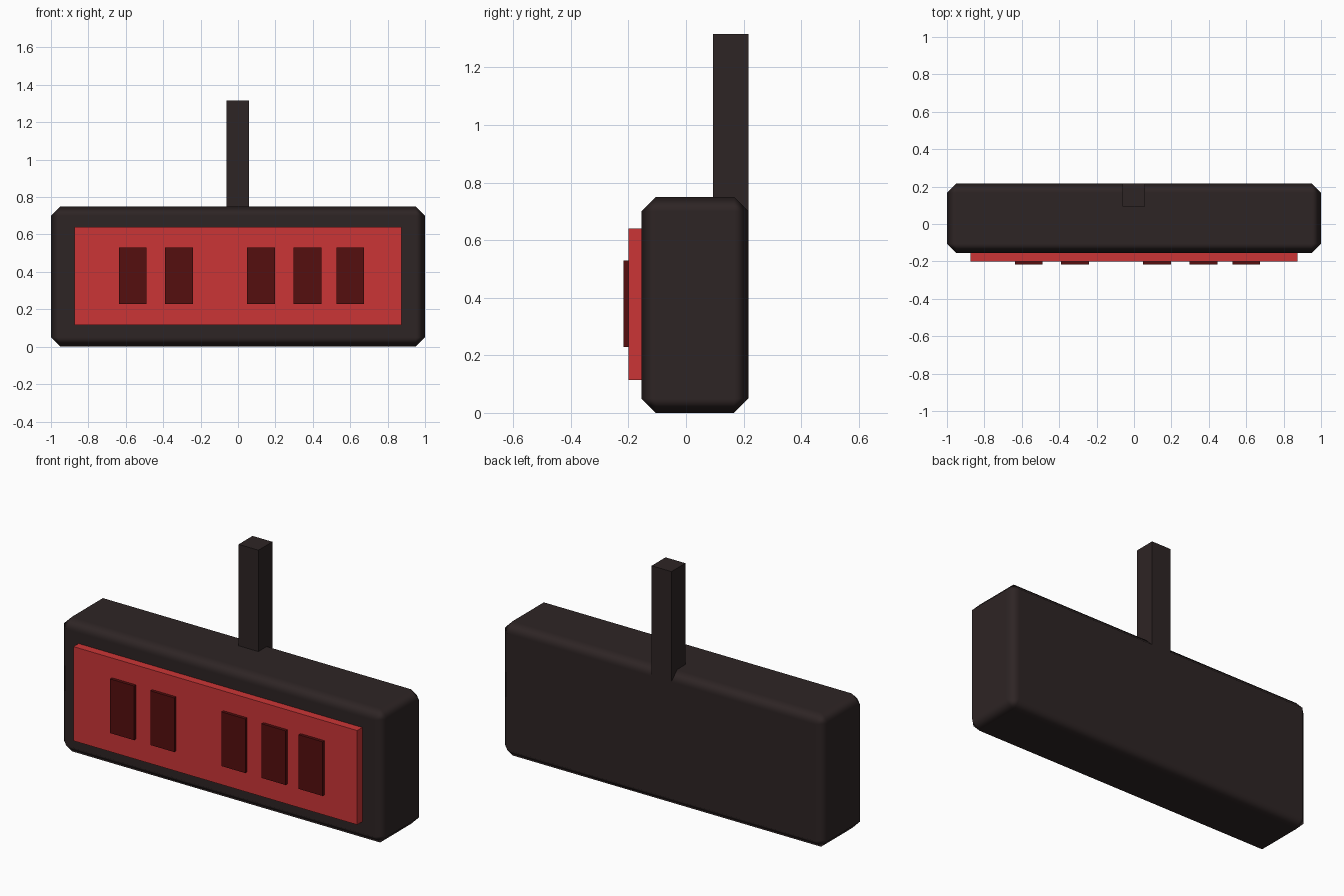
import bpy
import math

if "Cube" in bpy.data.objects:
    bpy.data.objects.remove(bpy.data.objects["Cube"])


def material(name, rgb):
    m = bpy.data.materials.new(name)
    m.diffuse_color = (*rgb, 1)
    m.use_nodes = True
    m.node_tree.nodes["Principled BSDF"].inputs["Base Color"].default_value = m.diffuse_color
    return m


black = material("warm_black", (0.027, 0.018, 0.018))
red = material("bright_red", (0.60, 0.036, 0.037))
dark_red = material("dark_red", (0.090, 0.0045, 0.0045))


def box(name, mat, x, y, z):
    """Box spanning the given (min, max) ranges."""
    spans = (x, y, z)
    bpy.ops.mesh.primitive_cube_add(size=1, location=[(a + b) / 2 for a, b in spans])
    ob = bpy.context.object
    ob.name = name
    ob.scale = [b - a for a, b in spans]
    bpy.ops.object.transform_apply(location=False, rotation=False, scale=True)
    ob.data.materials.append(mat)
    return ob


# Chamfered housing with softly shaded corners
housing = box("housing", black, (-1, 1), (-0.155, 0.217), (0, 0.75))
bpy.ops.object.shade_smooth_by_angle(angle=math.radians(60))
bevel = housing.modifiers.new("chamfer", "BEVEL")
bevel.width = 0.05
bevel.segments = 1
bevel.harden_normals = True

# Hanging post, flush with the back of the housing
box("post", black, (-0.062, 0.06), (0.094, 0.217), (0.70, 1.315))

# Raised face panel
box("face_panel", red, (-0.875, 0.875), (-0.20, -0.13), (0.115, 0.64))

# Display blocks: a pair on the left, a group of three on the right
for i, cx in enumerate((-0.563, -0.315, 0.123, 0.372, 0.600)):
    box(f"display_block_{i + 1}", dark_red,
        (cx - 0.074, cx + 0.074), (-0.217, -0.18), (0.228, 0.53))
